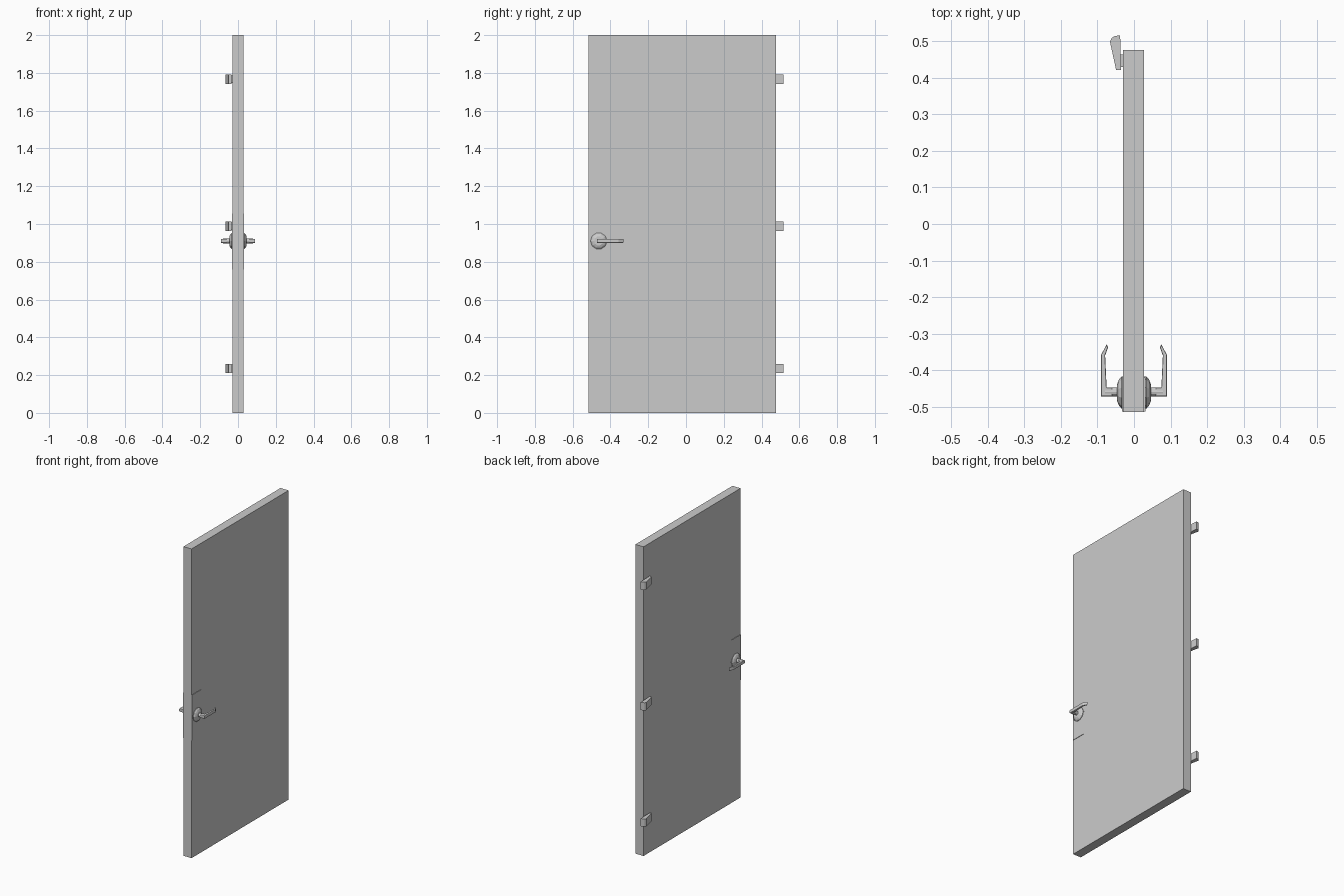
import bpy, bmesh, math
from mathutils import Vector

if "Cube" in bpy.data.objects:
    bpy.data.objects.remove(bpy.data.objects["Cube"], do_unlink=True)

grey = bpy.data.materials.new("light grey")
grey.use_nodes = True
COLOUR = (0.6, 0.6, 0.6, 1)
grey.diffuse_color = COLOUR
grey.node_tree.nodes["Principled BSDF"].inputs["Base Color"].default_value = COLOUR


def finish(name, bm):
    bmesh.ops.recalc_face_normals(bm, faces=bm.faces)
    mesh = bpy.data.meshes.new(name)
    bm.to_mesh(mesh)
    bm.free()
    mesh.materials.append(grey)
    obj = bpy.data.objects.new(name, mesh)
    bpy.context.collection.objects.link(obj)
    return obj


def box(name, low, high):
    bm = bmesh.new()
    bmesh.ops.create_cube(bm, size=1)
    low, high = Vector(low), Vector(high)
    for v in bm.verts:
        v.co = (low + high) / 2 + v.co * (high - low)
    return finish(name, bm)


def prism(name, outline, z0, z1, bevel=0):
    """Extrude an xy outline from z0 to z1."""
    bm = bmesh.new()
    face = bm.faces.new([bm.verts.new((x, y, z0)) for x, y in outline])
    top = bmesh.ops.extrude_face_region(bm, geom=[face])["geom"]
    for v in top:
        if isinstance(v, bmesh.types.BMVert):
            v.co.z = z1
    if bevel:
        rim = [e for e in bm.edges if abs(e.verts[0].co.z - e.verts[1].co.z) < 1e-5]
        bmesh.ops.bevel(bm, geom=rim, offset=bevel, segments=2, profile=0.5, affect="EDGES")
    return finish(name, bm)


def turned(name, side, profile, centre, sides):
    """Stack of rings (x, radius) around an axis along x."""
    bm = bmesh.new()
    rings = []
    for x, r in profile:
        rings.append([bm.verts.new((side * x, centre[0] + r * math.cos(a), centre[1] + r * math.sin(a)))
                      for a in (math.tau * i / sides for i in range(sides))])
    for a, b in zip(rings, rings[1:]):
        for i in range(sides):
            j = (i + 1) % sides
            bm.faces.new((a[i], a[j], b[j], b[i]))
    bm.faces.new(rings[0])
    bm.faces.new(rings[-1])
    return finish(name, bm)


# Door slab
box("door_panel", (-0.03, -0.515, 0), (0.028, 0.477, 2))

# Lock plate, rosette, spindle and lever on both faces
LOCK = (-0.462, 0.91)
for label, side in (("left", 1), ("right", -1)):
    face = 0.028 if side > 0 else 0.03
    xs = sorted((side * (face - 0.005), side * (face + 0.003)))
    box(label + "_lock_plate", (xs[0], -0.514, 0.76), (xs[1], -0.42, 1.055))
    turned(label + "_rosette", side,
           [(0.025, 0.044), (0.034, 0.044), (0.041, 0.036), (0.046, 0.024)], LOCK, 10)
    turned(label + "_spindle", side, [(0.04, 0.012), (0.08, 0.012)], (-0.46, 0.91), 12)
    lever = [(0.06, -0.472), (0.09, -0.472), (0.09, -0.358), (0.075, -0.33),
             (0.071, -0.338), (0.079, -0.36), (0.075, -0.448), (0.06, -0.448)]
    prism(label + "_lever", [(side * x, y) for x, y in lever], 0.9, 0.921, 0.003)

# Three wedge hinges near the back edge, each with a small leaf
wedge = [(-0.066, 0.5), (-0.061, 0.51), (-0.052, 0.515), (-0.038, 0.517),
         (-0.035, 0.422), (-0.049, 0.422)]
for label, z in (("lower", 0.235), ("middle", 0.987), ("upper", 1.767)):
    prism(label + "_hinge", wedge, z - 0.025, z + 0.025)
    box(label + "_hinge_leaf", (-0.038, 0.43, z - 0.02), (-0.029, 0.465, z + 0.02))
